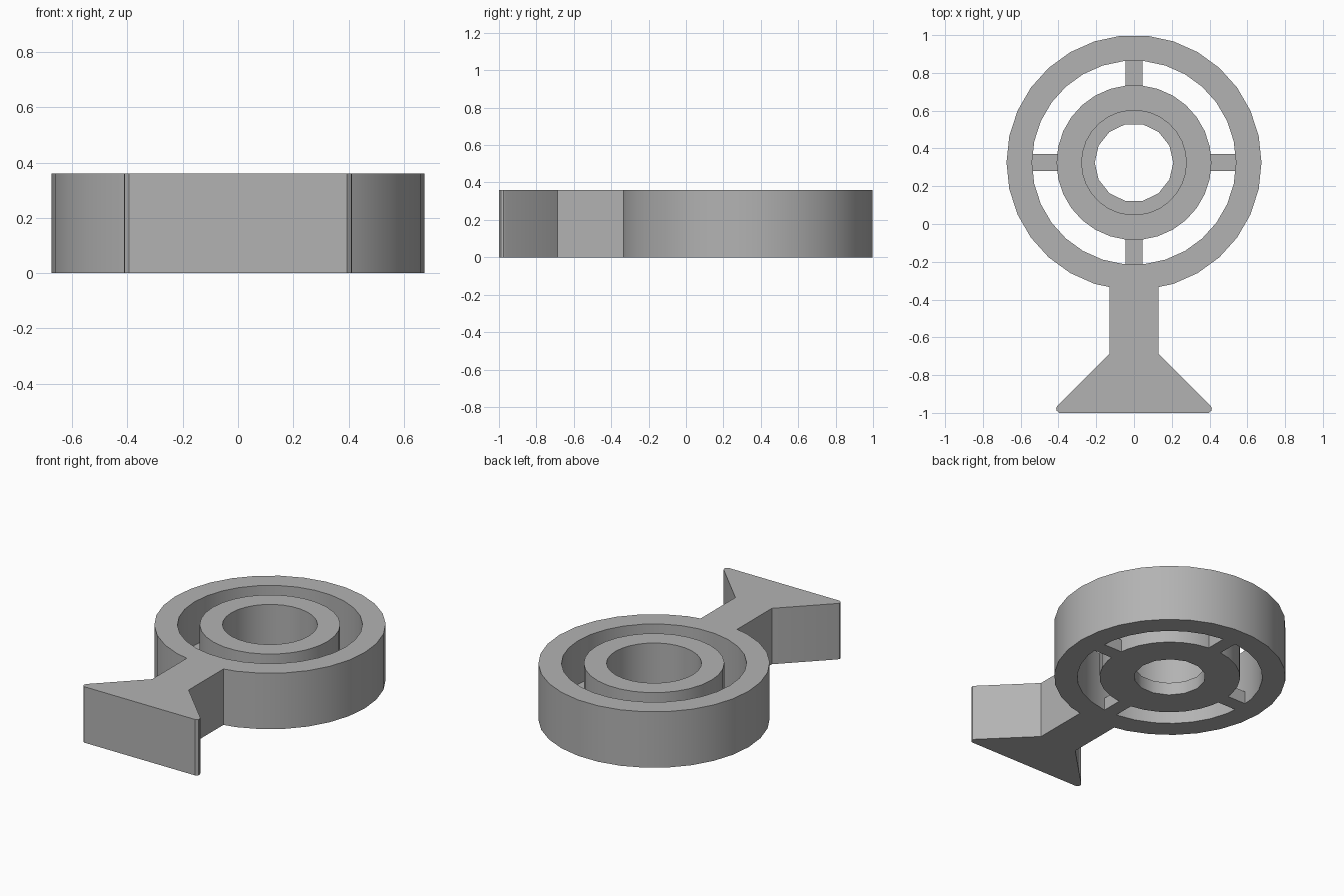
import bpy
import bmesh
from math import cos, sin, pi, radians, tan
from mathutils import Vector

old = bpy.data.objects.get("Cube")
if old:
    bpy.data.objects.remove(old, do_unlink=True)

HEIGHT = 0.36
FLOOR = 0.08
CENTRE = Vector((0, 0.325))
OUTER, INNER = 0.675, 0.54
HUB, BORE, LIP = 0.41, 0.277, 0.208

grey = bpy.data.materials.new("plain grey")
grey.use_nodes = True
colour = (0.45, 0.45, 0.45, 1)
grey.diffuse_color = colour
grey.node_tree.nodes["Principled BSDF"].inputs["Base Color"].default_value = colour


def circle(radius, sides=30):
    """Outline of a regular polygon around the wheel centre."""
    return [CENTRE + radius * Vector((cos(2 * pi * i / sides), sin(2 * pi * i / sides)))
            for i in range(sides)]


def prism(name, loops, height):
    """Fill outlines (the second one is a hole) and extrude them upwards."""
    bm = bmesh.new()
    edges = []
    for loop in loops:
        verts = [bm.verts.new((p[0], p[1], 0)) for p in loop]
        edges += [bm.edges.new((a, b)) for a, b in zip(verts, verts[1:] + verts[:1])]
    bmesh.ops.triangle_fill(bm, edges=edges, use_beauty=True)
    ext = bmesh.ops.extrude_face_region(bm, geom=bm.faces[:], use_keep_orig=True)
    top = [g for g in ext["geom"] if isinstance(g, bmesh.types.BMVert)]
    bmesh.ops.translate(bm, verts=top, vec=(0, 0, height))
    bmesh.ops.recalc_face_normals(bm, faces=bm.faces[:])
    mesh = bpy.data.meshes.new(name)
    bm.to_mesh(mesh)
    bm.free()
    mesh.materials.append(grey)
    obj = bpy.data.objects.new(name, mesh)
    bpy.context.collection.objects.link(obj)
    bpy.ops.object.select_all(action="DESELECT")
    obj.select_set(True)
    bpy.context.view_layer.objects.active = obj
    bpy.ops.object.shade_smooth_by_angle(angle=radians(30))
    return obj


# Wheel: outer ring, hub, and a thin lip closing the bottom of the bore
prism("outer_ring", [circle(OUTER), circle(INNER)], HEIGHT)
prism("hub", [circle(HUB), circle(BORE)], HEIGHT)
prism("bore_lip", [circle(BORE), circle(LIP, 14)], FLOOR)

# Four low spokes, ends tucked into the rings
for i, side in enumerate(("left", "back", "right", "front")):
    along = Vector((cos(i * pi / 2), sin(i * pi / 2)))
    across = Vector((-along.y, along.x)) * 0.045
    start, end = CENTRE + along * (HUB - 0.015), CENTRE + along * (INNER + 0.01)
    prism(side + "_spoke", [[start - across, end - across, end + across, start + across]], FLOOR)

# Stand: stem meeting the ring facets, flaring to a foot with clipped corners
half_stem = 0.13
facet = Vector((OUTER * sin(pi / 30), CENTRE.y - OUTER * cos(pi / 30)))
joint = Vector((half_stem, facet.y + (half_stem - facet.x) * tan(pi / 15)))
half = [facet, joint, (half_stem, -0.688), (0.405, -0.962), (0.412, -0.975),
        (0.41, -0.988), (0.395, -1)]
prism("stand", [half + [(-p[0], p[1]) for p in reversed(half)]], HEIGHT)
